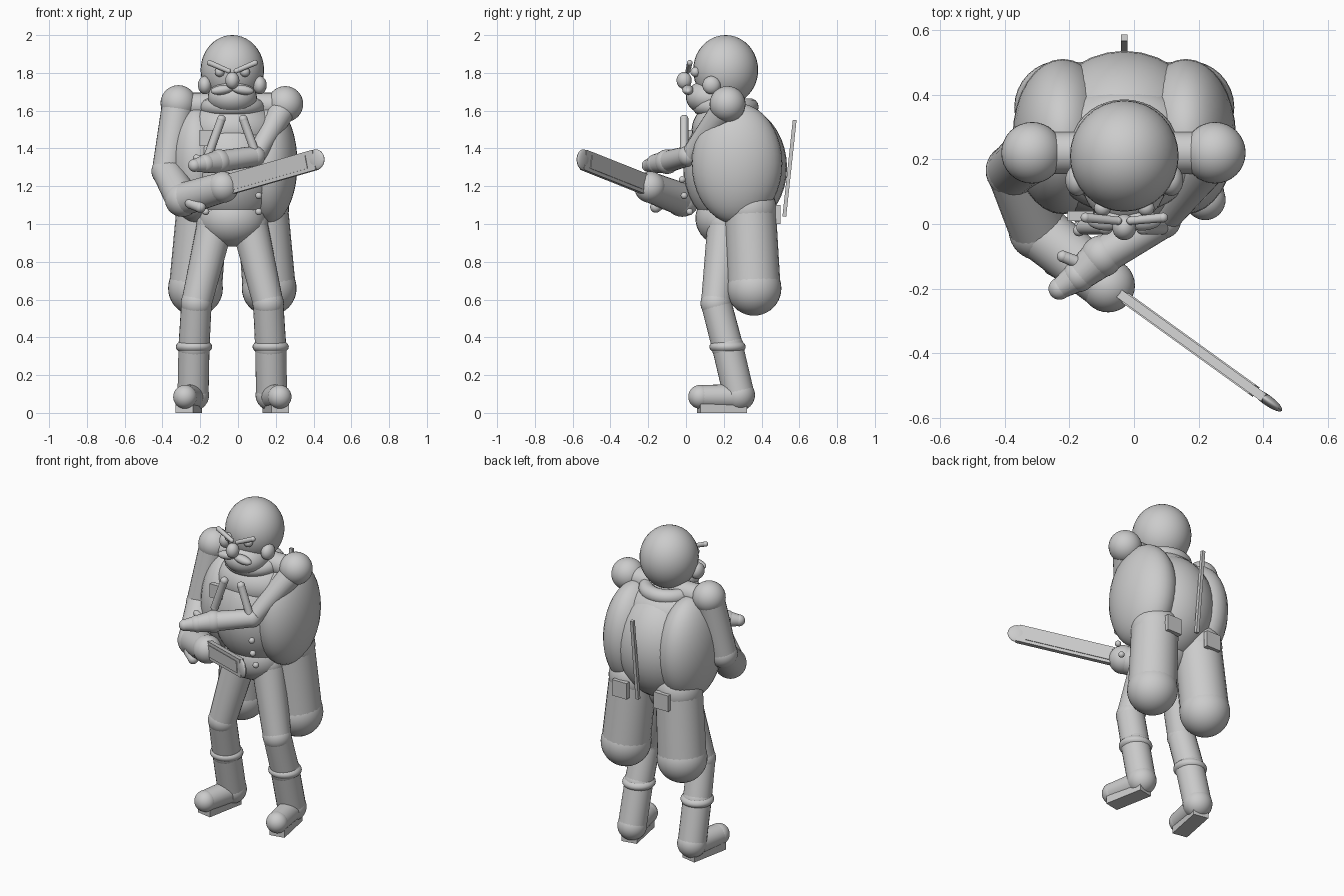
import bpy
from mathutils import Vector

cube = bpy.data.objects.get("Cube")
if cube:
    bpy.data.objects.remove(cube, do_unlink=True)

grey = bpy.data.materials.new("clay grey")
grey.use_nodes = True
colour = (0.6, 0.6, 0.6, 1)
grey.diffuse_color = colour
grey.node_tree.nodes["Principled BSDF"].inputs["Base Color"].default_value = colour
MID = -0.03  # the body's centre line
SIDES = (("left", 1), ("right", -1))


def finish(name):
    ob = bpy.context.object
    ob.name = name
    ob.data.materials.append(grey)
    bpy.ops.object.transform_apply(location=False, rotation=False, scale=True)
    bpy.ops.object.shade_smooth_by_angle()
    return ob


def ball(name, centre, radii, turn=(0, 0, 0)):
    if isinstance(radii, (int, float)):
        radii = (radii,) * 3
    bpy.ops.mesh.primitive_uv_sphere_add(segments=32, ring_count=20, location=centre, rotation=turn)
    bpy.context.object.scale = radii
    return finish(name)


def rod(name, a, b, ra, rb):
    a, b = Vector(a), Vector(b)
    d = b - a
    bpy.ops.mesh.primitive_cone_add(vertices=24, radius1=ra, radius2=rb, depth=d.length,
                                    location=(a + b) / 2,
                                    rotation=d.to_track_quat('Z', 'Y').to_euler())
    return finish(name)


def box(name, centre, size, turn=(0, 0, 0)):
    bpy.ops.mesh.primitive_cube_add(size=1, location=centre, rotation=turn)
    bpy.context.object.scale = size
    return finish(name)


def limb(name, joints):
    """Tapered rods between ball joints, each joint given as (x, y, z, radius)."""
    for i, j in enumerate(joints):
        ball(f"{name}_joint_{i + 1}", j[:3], j[3])
    for i, (j, k) in enumerate(zip(joints, joints[1:])):
        rod(f"{name}_section_{i + 1}", j[:3], k[:3], j[3] * .97, k[3] * .97)


# Head and face
ball("head", (MID, .21, 1.815), (.168, .172, .185))
ball("jaw", (MID, .13, 1.67), (.13, .13, .095))
ball("nose", (MID, -.01, 1.76), (.037, .04, .045))
for side, s in SIDES:
    ball(f"{side}_ear", (MID + s * .145, .135, 1.735), (.037, .048, .048))
    ball(f"{side}_eye", (MID + s * .067, .05, 1.805), .026)
    ball(f"{side}_moustache", (MID + s * .055, .01, 1.71), (.06, .03, .025), (0, s * .15, 0))
    limb(f"{side}_eyebrow", [(MID + s * .02, .01, 1.81, .013), (MID + s * .12, .02, 1.853, .015)])

# Collar, chest and belly
ball("chest", (MID, .23, 1.5), (.24, .2, .16))
ball("torso", (MID, .26, 1.3), (.27, .275, .33))
ball("hips", (MID, .21, 1.03), (.18, .16, .15))
rod("shoulder_yoke", (-.31, .22, 1.63), (.25, .22, 1.63), .065, .065)
bpy.ops.mesh.primitive_torus_add(major_segments=40, minor_segments=14, major_radius=.13,
                                 minor_radius=.045, location=(MID, .21, 1.62))
finish("collar")

# Coat sides, tails and back tabs
for side, s in SIDES:
    ball(f"{side}_coat_side", (MID + s * .19, .27, 1.32), (.155, .24, .32))
    limb(f"{side}_coat_tail", [(MID + s * .16, .34, 1.08, .14), (MID + s * .195, .36, .66, .145)])
    box(f"{side}_back_tab", (MID + s * .145, .485, 1.05), (.1, .03, .1))
    limb(f"{side}_lapel", [(MID + s * .058, -.01, 1.555, .023), (MID + s * .125, -.01, 1.37, .023)])
    for i, z in enumerate((1.235, 1.15, 1.065)):
        ball(f"{side}_button_{i + 1}", (MID + s * .14, -.02 + i * i * .01, z), .018)
ball("top_button", (MID, .03, 1.445), .016)
box("chest_pocket", (-.165, .025, 1.455), (.08, .03, .085))
box("back_rod", (MID, .548, 1.295), (.02, .02, .515), (-.107, 0, 0))

# Legs and boots
for side, s in SIDES:
    def at(x, y, z, *r):
        return (MID + s * x, y, z, *r)
    limb(f"{side}_leg", [at(.09, .21, 1.0, .1), at(.19, .16, .58, .083),
                         at(.203, .22, .35, .085), at(.208, .28, .095, .085)])
    ball(f"{side}_boot_cuff", at(.203, .22, .35), (.096, .096, .045))
    rod(f"{side}_foot", at(.21, .28, .085), at(.25, .075, .085), .068, .062)
    ball(f"{side}_toe", at(.25, .075, .085), .063)
    box(f"{side}_sole", at(.23, .19, .025), (.095, .25, .05), (0, 0, s * .19))

# Right arm, holding the blade
limb("right_arm", [(-.315, .22, 1.635, .09), (-.375, .165, 1.28, .083), (-.295, -.02, 1.13, .092)])
limb("right_forearm", [(-.295, -.02, 1.13, .09), (-.08, -.19, 1.195, .083)])
limb("right_thumb", [(-.25, -.13, 1.11, .03), (-.2, -.16, 1.09, .03)])
ball("right_shoulder", (-.315, .22, 1.64), .095)

# Left arm, folded across the chest
ball("left_shoulder", (.25, .22, 1.635), .095)
limb("left_arm", [(.25, .22, 1.63, .075), (.095, .02, 1.36, .05)])
limb("left_forearm", [(.09, .01, 1.36, .055), (-.1, -.1, 1.33, .06)])
limb("left_hand", [(-.1, -.1, 1.33, .065), (-.17, -.16, 1.32, .05), (-.23, -.2, 1.31, .034)])
limb("left_thumb", [(-.17, -.12, 1.34, .02), (-.22, -.1, 1.35, .018)])

# Blade: flat bar with a rounded tip and a thin panel on each face
start, tip = Vector((-.08, -.19, 1.2)), Vector((.41, -.543, 1.34))
along = (tip - start).normalized()
turn = along.to_track_quat('X', 'Z').to_euler()
length = (tip - start).length
box("blade", (start + tip) / 2, (length, .028, .108), turn)
ball("blade_tip", tip, (.058, .016, .055), turn)
box("blade_panels", start + along * length * .52, (length * .8, .036, .07), turn)
